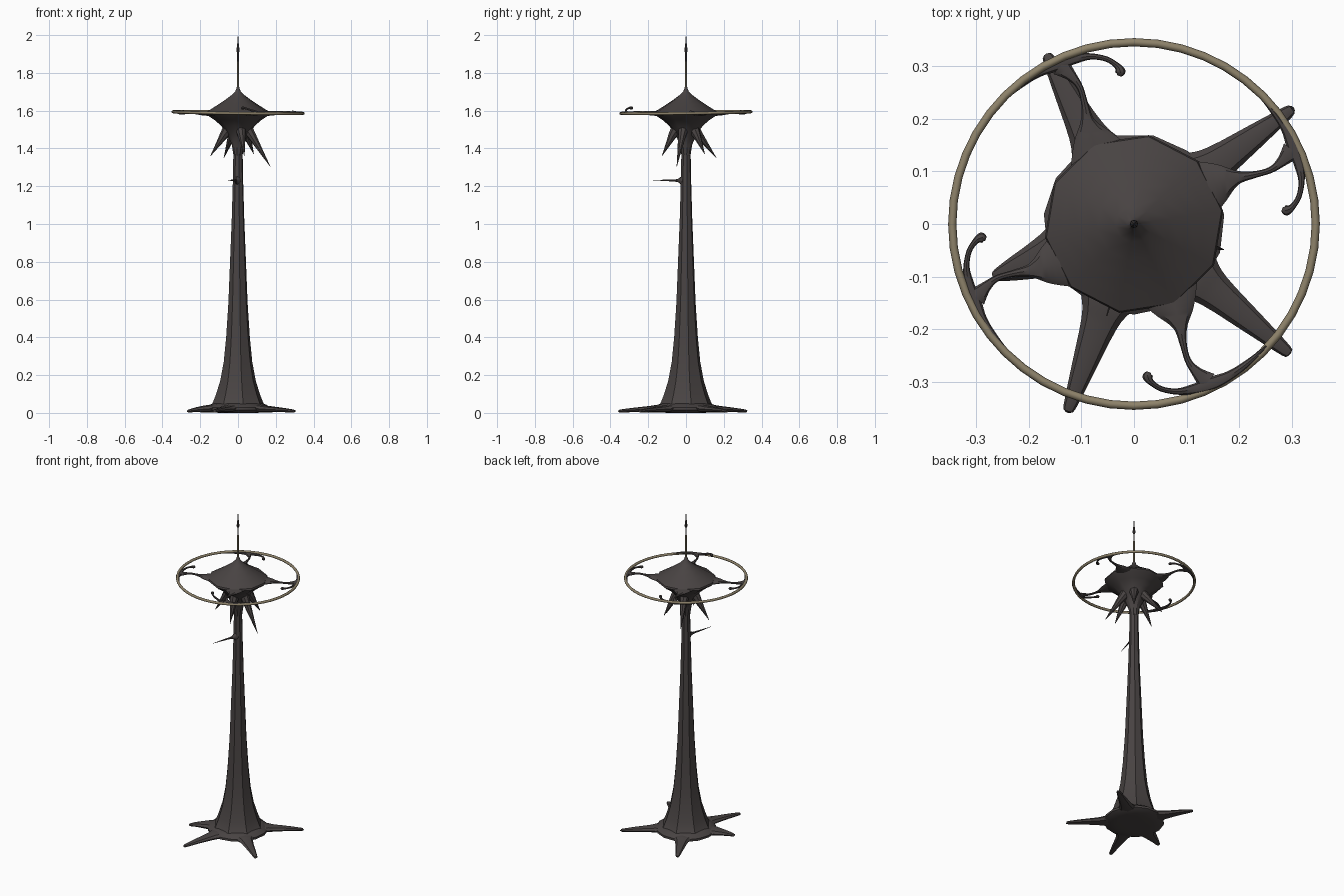
import bpy, bmesh, math
from mathutils import Vector, Matrix


def material(name, rgb):
    m = bpy.data.materials.new(name)
    m.diffuse_color = (*rgb, 1)
    return m


DARK = material("dark_brown_grey", (0.065, 0.056, 0.055))
TAN = material("dull_tan", (0.27, 0.225, 0.145))


def finish(name, bm, mat, angle=35):
    bmesh.ops.recalc_face_normals(bm, faces=bm.faces[:])
    me = bpy.data.meshes.new(name)
    bm.to_mesh(me)
    bm.free()
    ob = bpy.data.objects.new(name, me)
    bpy.context.collection.objects.link(ob)
    me.materials.append(mat)
    bpy.ops.object.select_all(action='DESELECT')
    ob.select_set(True)
    bpy.context.view_layer.objects.active = ob
    bpy.ops.object.shade_smooth_by_angle(angle=math.radians(angle))
    return ob


def skin(bm, rings):
    for a, b in zip(rings, rings[1:]):
        n = len(a)
        for i in range(n):
            bm.faces.new((a[i], a[(i + 1) % n], b[(i + 1) % n], b[i]))
    bm.faces.new(rings[0][::-1])
    bm.faces.new(rings[-1])


def lathe(name, profile, sides, mat, turn=0.0, angle=35):
    bm = bmesh.new()
    rings = []
    for r, z in profile:
        rings.append([bm.verts.new((r * math.cos(turn + math.tau * i / sides),
                                    r * math.sin(turn + math.tau * i / sides), z))
                      for i in range(sides)])
    skin(bm, rings)
    return finish(name, bm, mat, angle)


def smooth_path(pts, steps):
    # Catmull-Rom through points of (x, y, z, half width, half height)
    P = [pts[0]] + list(pts) + [pts[-1]]
    out = []
    for i in range(1, len(P) - 2):
        for s in range(steps):
            t = s / steps
            out.append([0.5 * (2 * b + (c - a) * t + (2 * a - 5 * b + 4 * c - d) * t * t
                               + (3 * b - a - 3 * c + d) * t ** 3)
                        for a, b, c, d in zip(P[i - 1], P[i], P[i + 1], P[i + 2])])
    return out + [list(pts[-1])]


def limb(name, pts, mat=DARK, sides=8, steps=4, spin=0.0):
    bm = bmesh.new()
    path = smooth_path(pts, steps)
    rings = []
    for k, p in enumerate(path):
        a, b = path[max(k - 1, 0)], path[min(k + 1, len(path) - 1)]
        t = (Vector(b[:3]) - Vector(a[:3])).normalized()
        side = t.cross(Vector((0, 0, 1))).normalized()
        up = side.cross(t)
        ring = []
        for i in range(sides):
            w = math.tau * i / sides
            ring.append(bm.verts.new(Vector(p[:3]) + side * p[3] * math.cos(w) + up * p[4] * math.sin(w)))
        rings.append(ring)
    skin(bm, rings)
    bm.transform(Matrix.Rotation(spin, 4, 'Z'))
    return finish(name, bm, mat)


# Trunk and spreading foot
lathe("trunk", [(0.15, 0.035), (0.138, 0.05), (0.118, 0.10), (0.096, 0.17), (0.077, 0.27), (0.064, 0.40),
                (0.052, 0.58), (0.043, 0.80), (0.034, 1.02), (0.028, 1.22), (0.025, 1.38), (0.03, 1.45)],
      8, DARK, 0.2, 30)
lathe("base", [(0.10, 0.0), (0.15, 0.004), (0.172, 0.015), (0.172, 0.028), (0.15, 0.044), (0.13, 0.05)],
      15, DARK, 0.1)

# Root legs: tip angle and reach
for i, (ang, r) in enumerate([(117.3, .36), (36, .37), (-39.8, .383), (-109.4, .376), (200.5, .286)]):
    limb(f"root_leg_{i + 1}",
         [(0.10, 0, .024, .085, .02), (0.16, 0, .023, .05, .02), (0.20, 0, .02, .035, .017),
          (0.5 * (0.2 + r), 0, .016, .023, .012), (r - .008, 0, .010, .012, .008), (r, 0, .009, .006, .004)],
         steps=3, spin=math.radians(ang))

# Head: lower funnel, rim and concave roof
lathe("head", [(0.024, 1.36), (0.033, 1.42), (0.055, 1.47), (0.09, 1.52), (0.125, 1.55), (0.158, 1.572),
               (0.171, 1.584), (0.168, 1.594), (0.14, 1.611), (0.105, 1.633), (0.07, 1.656),
               (0.035, 1.682), (0.014, 1.703), (0.006, 1.725)], 10, DARK, 0.15, 30)

# Spikes hanging beneath the head: angle, reach, tip height
for i, (ang, r, z) in enumerate([(-16, .177, 1.305), (50, .13, 1.37), (115, .177, 1.35),
                                 (187, .147, 1.36), (285, .132, 1.36)]):
    limb(f"hanging_spike_{i + 1}",
         [(0.03, 0, 1.53, .036, .036), (0.065, 0, 1.485, .025, .026),
          (0.065 + (r - .065) * .5, 0, (1.485 + z) / 2, .012, .013), (r, 0, z, .001, .001)],
         steps=3, spin=math.radians(ang))

# Ring, very slightly tilted
bpy.ops.mesh.primitive_torus_add(major_radius=0.345, minor_radius=0.0078, major_segments=48,
                                 minor_segments=8, location=(0, 0, 1.59), rotation=(0.012, 0.012, 0))
ring = bpy.context.object
ring.name = ring.data.name = "halo_ring"
ring.data.materials.append(TAN)
bpy.ops.object.shade_smooth_by_angle(angle=math.radians(50))

# Four arms, each with a rib along the ring and a curled hook
for k in range(4):
    spin = k * math.pi / 2
    lift = 0.026 if k == 3 else 0.004
    limb(f"arm_{k + 1}",
         [(0.125, 0.065, 1.583, .06, .012), (0.165, 0.08, 1.584, .036, .011), (0.195, 0.088, 1.585, .014, .009),
          (0.225, 0.093, 1.587, .007, .006), (0.258, 0.102, 1.588, .006, .006),
          (0.28, 0.118, 1.588, .010, .007), (0.30, 0.14, 1.588, .020, .007)], spin=spin)
    limb(f"arm_rib_{k + 1}",
         [(0.232, 0.251, 1.59, .002, .003), (0.262, 0.218, 1.59, .006, .006), (0.287, 0.183, 1.589, .009, .007),
          (0.302, 0.15, 1.588, .013, .008), (0.313, 0.115, 1.588, .010, .007), (0.318, 0.082, 1.588 + lift * .4, .006, .006),
          (0.313, 0.052, 1.588 + lift * .8, .005, .005), (0.300, 0.032, 1.588 + lift, .006, .006),
          (0.289, 0.026, 1.588 + lift, .010, .009), (0.281, 0.028, 1.588 + lift, .004, .004)], spin=spin)

# Mast and pointed tip
lathe("mast", [(0.0075, 1.69), (0.006, 1.75), (0.005, 1.86)], 8, TAN)
lathe("mast_tip", [(0.004, 1.85), (0.004, 1.905), (0.008, 1.915), (0.007, 1.93), (0.004, 1.955), (0.0008, 2.0)],
      8, DARK)

# Thorn on the trunk
limb("trunk_thorn", [(0.0, 0.0, 1.23, .022, .026), (-0.004, -0.025, 1.23, .018, .022),
                     (-0.012, -0.045, 1.23, .007, .008), (-0.03, -0.10, 1.231, .004, .004),
                     (-0.052, -0.175, 1.232, .001, .001)], steps=3)
